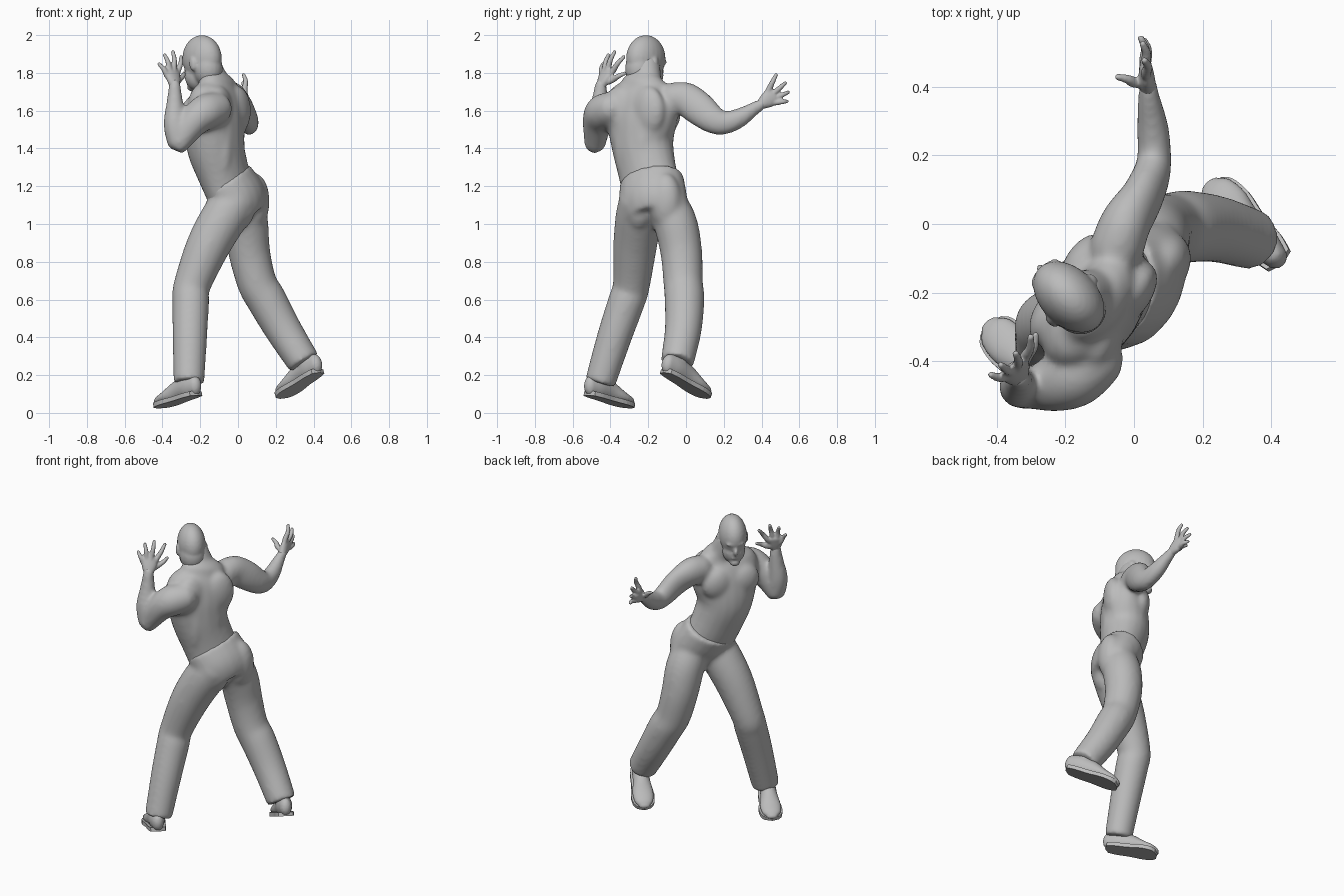
import bpy, bmesh, math
from mathutils import Vector, Matrix

cube = bpy.data.objects.get("Cube")
if cube:
    bpy.data.objects.remove(cube, do_unlink=True)

grey = bpy.data.materials.new("plain grey")
grey.use_nodes = True
grey.diffuse_color = (0.5, 0.5, 0.5, 1)
grey.node_tree.nodes["Principled BSDF"].inputs["Base Color"].default_value = grey.diffuse_color


def frame(centre, forward):
    """Matrix with x forward, y to the figure's left, z up along the normal."""
    f = Vector(forward).normalized()
    left = Vector((0, 0, 1)).cross(f).normalized()
    return Matrix.Translation(centre) @ Matrix((f, left, f.cross(left))).transposed().to_4x4()


def blob(bm, matrix, offset, radii):
    bmesh.ops.create_uvsphere(bm, u_segments=24, v_segments=16, radius=1,
                              matrix=matrix @ Matrix.Translation(offset) @ Matrix.Diagonal((*radii, 1)))


def spline(points, steps=5):
    """Smooth curve through points that carry position and two radii."""
    pts = [Vector(tuple(p) if len(p) == 5 else (*p, p[3])) for p in points]
    pts = [2 * pts[0] - pts[1]] + pts + [2 * pts[-1] - pts[-2]]
    out = []
    for a, b, c, d in zip(pts, pts[1:], pts[2:], pts[3:]):
        for i in range(steps):
            t = i / steps
            out.append(0.5 * (2 * b + (c - a) * t + (2 * a - 5 * b + 4 * c - d) * t * t
                              + (3 * b - a - 3 * c + d) * t ** 3))
    return out + [pts[-2]]


def tube(bm, points, side=(0, 1, 0), rounded=True, matrix=Matrix(), sides=20):
    """Loft of ellipses along a smooth path."""
    path = spline(points)
    pos = [Vector(p[:3]) for p in path]
    sections = []
    for i, p in enumerate(path):
        t = (pos[min(i + 1, len(pos) - 1)] - pos[max(i - 1, 0)]).normalized()
        sections.append((pos[i], t, p[3], p[4]))
    if rounded:
        def cap(section, sign):
            c, t, a, b = section
            return [(c + t * sign * min(a, b) * math.sin(k), t, a * math.cos(k), b * math.cos(k))
                    for k in (0.5, 1.0, 1.4)]
        sections = cap(sections[0], -1)[::-1] + sections + cap(sections[-1], 1)
    rings = []
    for c, t, a, b in sections:
        s = Vector(side)
        s = (s - t * s.dot(t)).normalized()
        n = t.cross(s)
        angles = [math.tau * k / sides for k in range(sides)]
        rings.append([bm.verts.new(matrix @ (c + s * a * math.cos(k) + n * b * math.sin(k))) for k in angles])
    for r, q in zip(rings, rings[1:]):
        for k in range(sides):
            j = (k + 1) % sides
            bm.faces.new((r[k], r[j], q[j], q[k]))
    bm.faces.new(rings[0][::-1])
    bm.faces.new(rings[-1])


def finish(name, bm, voxel=None, smoothing=0, smooth=True):
    bmesh.ops.recalc_face_normals(bm, faces=bm.faces)
    for f in bm.faces:
        f.smooth = smooth
    mesh = bpy.data.meshes.new(name)
    bm.to_mesh(mesh)
    bm.free()
    mesh.materials.append(grey)
    obj = bpy.data.objects.new(name, mesh)
    bpy.context.collection.objects.link(obj)
    if voxel:
        fuse = obj.modifiers.new("fuse", 'REMESH')
        fuse.mode, fuse.voxel_size, fuse.use_smooth_shade = 'VOXEL', voxel, True
        relax = obj.modifiers.new("relax", 'SMOOTH')
        relax.factor, relax.iterations = 0.5, smoothing


# Torso, neck and arms
body = bmesh.new()
chest_side = (0.53, 0.85, 0)
tube(body, [(-0.035, -0.18, 1.16, 0.165, 0.115), (-0.08, -0.205, 1.28, 0.162, 0.13),
            (-0.12, -0.23, 1.42, 0.172, 0.147), (-0.118, -0.235, 1.56, 0.208, 0.138),
            (-0.11, -0.23, 1.66, 0.208, 0.115), (-0.105, -0.22, 1.72, 0.145, 0.088)], chest_side)
tube(body, [(-0.095, -0.215, 1.68, 0.115, 0.085), (-0.125, -0.212, 1.75, 0.087, 0.076),
            (-0.165, -0.215, 1.84, 0.08, 0.076)], chest_side)
tube(body, [(-0.12, -0.4, 1.61, 0.09), (-0.175, -0.442, 1.59, 0.095), (-0.235, -0.467, 1.54, 0.082),
            (-0.3, -0.48, 1.445, 0.06), (-0.315, -0.48, 1.435, 0.06), (-0.335, -0.475, 1.53, 0.06),
            (-0.335, -0.46, 1.64, 0.045), (-0.335, -0.45, 1.74, 0.032)])
tube(body, [(-0.05, -0.07, 1.665, 0.08, 0.085), (-0.025, 0.0, 1.66, 0.075, 0.09),
            (0.02, 0.07, 1.61, 0.062, 0.09), (0.05, 0.14, 1.555, 0.056, 0.077),
            (0.06, 0.2, 1.535, 0.05, 0.063), (0.055, 0.28, 1.56, 0.047, 0.053),
            (0.045, 0.36, 1.61, 0.035, 0.037), (0.04, 0.41, 1.64, 0.028, 0.028)], (1, 0, 0))
chest = frame((-0.118, -0.235, 1.57), (-0.85, 0.53, 0))
for s in (-1, 1):
    blob(body, chest, (0.085, s * 0.085, 0.005), (0.058, 0.1, 0.1))
    blob(body, chest, (-0.08, s * 0.09, 0.03), (0.056, 0.1, 0.13))
    blob(body, chest, (-0.085, s * 0.055, -0.14), (0.05, 0.055, 0.19))
finish("upper_body", body, 0.011, 16)

# Head with jaw, brow, nose and ears
head = bmesh.new()
skull = frame((-0.19, -0.213, 1.875), (-0.7, 0.7, -0.12))
blob(head, skull, (0, 0, 0), (0.122, 0.084, 0.125))
blob(head, skull, (-0.035, 0, -0.055), (0.082, 0.078, 0.1))
blob(head, skull, (0.045, 0, -0.085), (0.07, 0.068, 0.08))
blob(head, skull, (0.09, 0, -0.14), (0.028, 0.032, 0.024))
blob(head, skull, (0.1, 0, -0.006), (0.022, 0.056, 0.016))
blob(head, skull, (0.116, 0, -0.055), (0.022, 0.014, 0.03))
blob(head, skull, (0.102, 0, -0.1), (0.018, 0.028, 0.012))
for s in (-1, 1):
    blob(head, skull, (-0.01, s * 0.086, -0.03), (0.022, 0.011, 0.036))
finish("head", head, 0.008, 5)


# Open hands: flattened palm and fingers fanned out from the wrist
def hand(name, wrist, tips, normal):
    bm = bmesh.new()
    w, n = Vector(wrist), Vector(normal)
    tips = [Vector(t) for t in tips]
    knuckles = [w.lerp(t, 0.5) for t in tips]
    middle = sum(knuckles[:4], Vector()) / 4
    across = knuckles[0] - knuckles[3]
    tube(bm, [(*w, 0.029, 0.025), (*w.lerp(middle, 0.5), 0.044, 0.023), (*middle, 0.048, 0.018)], across)
    for k, t in zip(knuckles, tips):
        mid = k.lerp(t, 0.5) - n * 0.008
        tube(bm, [(*w.lerp(k, 0.6), 0.014), (*k, 0.016), (*mid, 0.0135), (*k.lerp(t, 0.93), 0.01)], sides=12)
    finish(name, bm, 0.006, 2)


hand("left_hand", (-0.335, -0.45, 1.73),
     [(-0.3, -0.325, 1.89), (-0.345, -0.375, 1.918), (-0.39, -0.41, 1.9), (-0.42, -0.44, 1.85),
      (-0.285, -0.32, 1.8)], (-0.7, 0.7, 0))
hand("right_hand", (0.04, 0.4, 1.635),
     [(0.03, 0.48, 1.795), (0.025, 0.53, 1.75), (0.02, 0.547, 1.7), (0.03, 0.54, 1.65),
      (-0.05, 0.43, 1.7)], (-1, 0, 0))

# Trousers: pelvis and two legs with straight hems
trousers = bmesh.new()
hip_side = (0.45, 0.89, 0)
tube(trousers, [(0.03, -0.16, 1.06, 0.185, 0.12), (0.0, -0.175, 1.14, 0.186, 0.142),
                (-0.06, -0.183, 1.238, 0.174, 0.136)], hip_side, rounded=False)
tube(trousers, [(0.0, -0.235, 1.14, 0.115), (-0.07, -0.25, 1.04, 0.123), (-0.16, -0.27, 0.88, 0.116),
                (-0.245, -0.29, 0.67, 0.098), (-0.25, -0.315, 0.59, 0.098), (-0.255, -0.38, 0.4, 0.092),
                (-0.26, -0.455, 0.158, 0.082)], rounded=False)
tube(trousers, [(0.03, -0.11, 1.12, 0.11), (0.045, -0.055, 1.0, 0.116), (0.06, -0.025, 0.85, 0.111),
                (0.1, -0.015, 0.69, 0.105), (0.15, -0.008, 0.6, 0.106), (0.24, -0.015, 0.44, 0.098),
                (0.35, -0.047, 0.265, 0.088)], rounded=False)
seat = frame((0.02, -0.165, 1.12), (-0.89, 0.45, 0))
for s in (-1, 1):
    blob(trousers, seat, (-0.035, s * 0.08, 0), (0.078, 0.09, 0.15))
finish("trousers", trousers, 0.012, 14)


# Shoes: rounded upper, ankle and a flat sole
def shoe(name, heel, toe, ankle):
    heel, toe = Vector(heel), Vector(toe)
    size = (toe - heel).length
    m = frame(heel, toe - heel)
    profile = [(0.04, 0.037, 0.055), (0.2, 0.048, 0.062), (0.45, 0.051, 0.055),
               (0.7, 0.063, 0.036), (0.88, 0.055, 0.026), (0.96, 0.035, 0.018)]
    upper = bmesh.new()
    tube(upper, [(x * size, 0, h * 0.8, w, h) for x, w, h in profile], matrix=m)
    ankle_start = m @ Vector((0.25 * size, 0, 0.06))
    tube(upper, [(*ankle_start, 0.047), (*ankle, 0.045)])
    finish(name + "_upper", upper, 0.008, 2)
    sole = bmesh.new()
    edge = spline([(x * size, w + 0.007, 0, 0, 0) for x, w, h in profile], 3)
    outline = [(p[0], p[1]) for p in edge] + [(size, 0)] + [(p[0], -p[1]) for p in edge[::-1]] + [(0, 0)]
    face = sole.faces.new([sole.verts.new((x, y, -0.012)) for x, y in outline])
    lift = bmesh.ops.extrude_face_region(sole, geom=[face])["geom"]
    bmesh.ops.translate(sole, vec=(0, 0, 0.024), verts=[v for v in lift if isinstance(v, bmesh.types.BMVert)])
    sole.transform(m)
    finish(name + "_sole", sole, smooth=False)


shoe("left_shoe", (-0.215, -0.52, 0.105), (-0.425, -0.29, 0.035), (-0.262, -0.455, 0.22))
shoe("right_shoe", (0.43, -0.115, 0.225), (0.22, 0.115, 0.085), (0.34, -0.04, 0.3))
